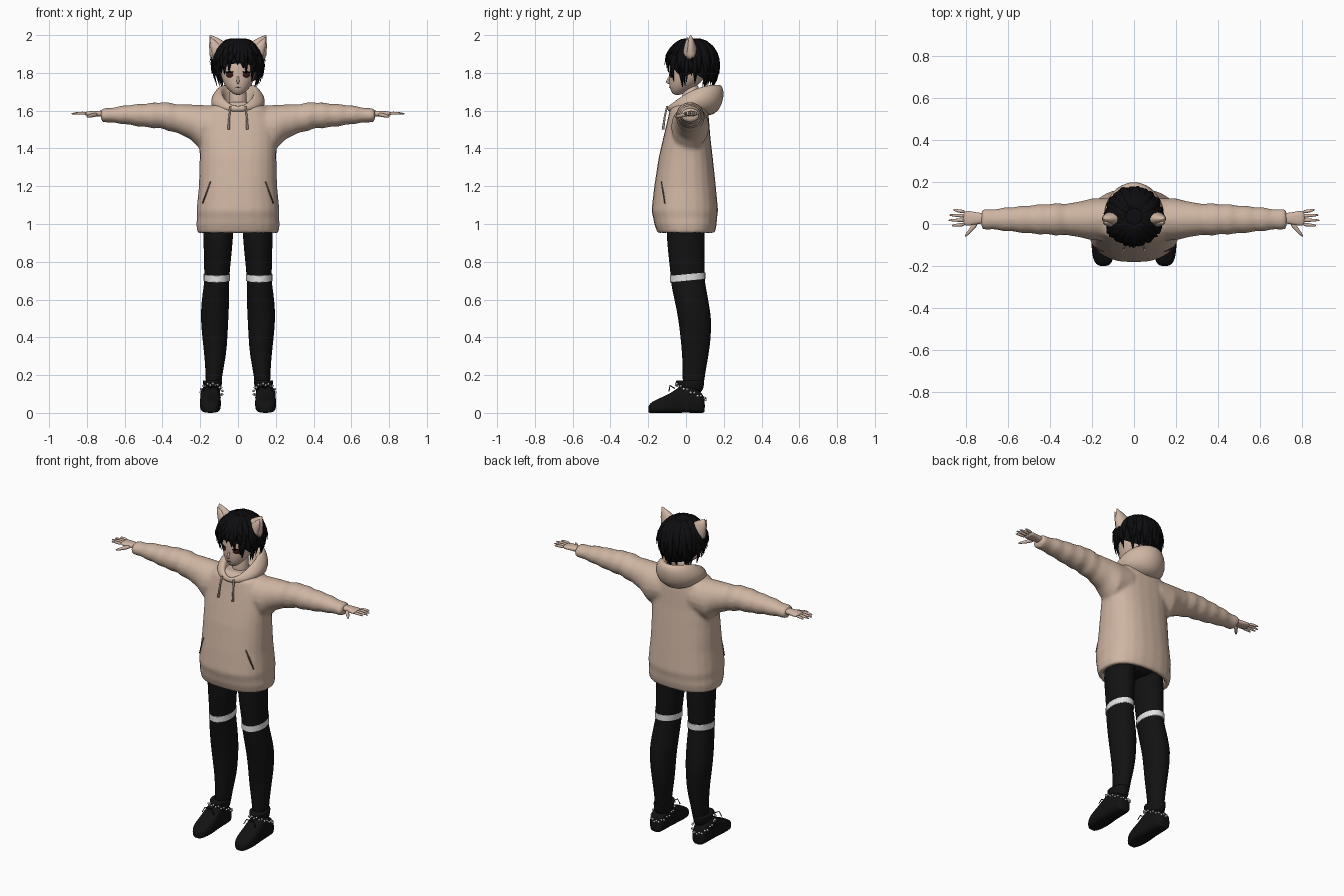
import bpy, bmesh, math, random
from mathutils import Vector, Matrix

random.seed(4)
if "Cube" in bpy.data.objects:
    bpy.data.objects.remove(bpy.data.objects["Cube"])


def material(name, rgb):
    m = bpy.data.materials.new(name)
    m.use_nodes = True
    m.diffuse_color = (*rgb, 1)
    m.node_tree.nodes["Principled BSDF"].inputs["Base Color"].default_value = (*rgb, 1)
    return m


BEIGE = material("beige_cloth", (0.62, 0.46, 0.36))
SKIN = material("skin", (0.64, 0.47, 0.38))
SEAM = material("dark_seam", (0.12, 0.08, 0.06))
BLACK = material("black_cloth", (0.006, 0.006, 0.006))
HAIR = material("black_hair", (0.004, 0.004, 0.005))
WHITE = material("white_trim", (0.75, 0.75, 0.75))
EYE = material("dark_red_eye", (0.04, 0.01, 0.01))


def ring(c, u, v, n=20, e=2.0):
    """Superellipse section around c, spanned by u and v."""
    pts = []
    for i in range(n):
        a = math.tau * i / n
        p, q = math.cos(a), math.sin(a)
        p = math.copysign(abs(p) ** (2 / e), p)
        q = math.copysign(abs(q) ** (2 / e), q)
        pts.append(Vector(c) + Vector(u) * p + Vector(v) * q)
    return pts


def loft(bm, rings, caps=True):
    rows = [[bm.verts.new(p) for p in r] for r in rings]
    n = len(rows[0])
    for a, b in zip(rows, rows[1:]):
        for i in range(n):
            j = (i + 1) % n
            bm.faces.new((a[i], a[j], b[j], b[i]))
    if caps:
        bm.faces.new(rows[0][::-1])
        bm.faces.new(rows[-1])


def tube(bm, pts, widths, flat=1.0, ref=(0, 0, 1), n=6):
    pts = [Vector(p) for p in pts]
    rings = []
    for i, p in enumerate(pts):
        t = pts[min(i + 1, len(pts) - 1)] - pts[max(i - 1, 0)]
        u = t.cross(Vector(ref)).normalized()
        v = u.cross(t).normalized()
        rings.append(ring(p, u * widths[i], v * widths[i] * flat, n))
    loft(bm, rings)


def upright(table, x=0, n=24, e=2.0):
    """Level rings from rows of height, half width, front y, back y."""
    return [ring((x, (f + b) / 2, z), (w, 0, 0), (0, (b - f) / 2, 0), n, e) for z, w, f, b in table]


def finish(bm, name, mat, mirror=False, subsurf=0):
    bmesh.ops.recalc_face_normals(bm, faces=bm.faces)
    for f in bm.faces:
        f.smooth = True
    me = bpy.data.meshes.new(name)
    bm.to_mesh(me)
    bm.free()
    me.materials.append(mat)
    ob = bpy.data.objects.new(name, me)
    bpy.context.collection.objects.link(ob)
    if mirror:
        ob.modifiers.new("Mirror", 'MIRROR').use_mirror_merge = False
    if subsurf:
        ob.modifiers.new("Subdivision", 'SUBSURF').levels = subsurf
        ob.modifiers["Subdivision"].render_levels = subsurf
    return ob


def sample(table, x):
    for a, b in zip(table, table[1:]):
        if x <= b[0]:
            t = (x - a[0]) / (b[0] - a[0])
            return [p + (q - p) * t for p, q in zip(a, b)]
    return table[-1]


# Hoodie body and sleeves, fused into one cloth surface with a hollow hem
bm = bmesh.new()
loft(bm, upright([(1.04, .18, -.13, .13), (.955, .188, -.125, .125), (.95, .215, -.15, .152),
                  (1.0, .221, -.168, .163), (1.03, .217, -.173, .164), (1.07, .22, -.183, .17),
                  (1.2, .207, -.168, .158), (1.35, .203, -.145, .142), (1.45, .205, -.122, .13),
                  (1.55, .2, -.098, .122), (1.61, .165, -.085, .115), (1.645, .1, -.06, .1)], e=2.4))
sleeve = [(.1, 1.52, .105, .1), (.2, 1.513, .118, .1), (.25, 1.54, .093, .087), (.3, 1.553, .08, .077),
          (.4, 1.575, .071, .074), (.5, 1.575, .062, .067), (.6, 1.578, .05, .057),
          (.68, 1.576, .038, .048), (.725, 1.576, .036, .048)]
for s in (1, -1):
    rings = []
    for i in range(26):
        x, z, h, d = sample(sleeve, .1 + .625 * i / 25)
        k = 1 + (.045 * math.sin(i * 1.9) if x > .3 else 0)
        rings.append(ring((s * x, .022, z), (0, d * k, 0), (0, 0, h * k)))
    loft(bm, rings)
hoodie = finish(bm, "hoodie", BEIGE)
rm = hoodie.modifiers.new("Remesh", 'REMESH')
rm.mode, rm.voxel_size, rm.use_smooth_shade = 'VOXEL', .011, True
sm = hoodie.modifiers.new("Smooth", 'SMOOTH')
sm.factor, sm.iterations = .5, 4

# Hood: an open collar that dips at the throat and hangs behind
bm = bmesh.new()
rows = []
for w, f, b, zf, zb, bump in [(.12, -.08, .12, 1.585, 1.56, .02), (.145, -.1, .18, 1.6, 1.6, .03),
                              (.143, -.1, .203, 1.615, 1.67, .03), (.115, -.095, .198, 1.625, 1.73, .03),
                              (.09, -.085, .17, 1.625, 1.745, .035), (.075, -.07, .12, 1.61, 1.7, .02),
                              (.06, -.05, .08, 1.58, 1.62, 0)]:
    row = []
    for i in range(28):
        a = math.tau * i / 28
        k = (1 - math.cos(a)) / 2
        row.append(Vector((w * math.sin(a), f + (b - f) * k, zf + (zb - zf) * k + bump * math.sin(a) ** 2)))
    rows.append(row)
loft(bm, rows)
finish(bm, "hood", BEIGE, subsurf=1)

# Drawstrings, pocket slits and hem seam
bm = bmesh.new()
tube(bm, [(.04, -.1, 1.625), (.046, -.112, 1.57), (.05, -.122, 1.5)], [.005, .005, .007])
finish(bm, "drawstring", BEIGE, mirror=True)
bm = bmesh.new()
tube(bm, [(.145, -.13, 1.225), (.165, -.122, 1.17), (.187, -.112, 1.11)], [.003, .005, .003])
finish(bm, "pocket_slit", SEAM, mirror=True)

# Hands
bm = bmesh.new()
loft(bm, [ring((x, .027, 1.584), (0, w, 0), (0, 0, t), 12, 2.5) for x, w, t in
          [(.69, .026, .018), (.74, .026, .016), (.78, .037, .014), (.815, .038, .011)]])
for y, tip, fan in [(-.002, .868, -.006), (.018, .887, 0), (.038, .882, .005), (.057, .86, .012)]:
    tube(bm, [(.8, y, 1.585), (.84, y + fan / 2, 1.588), (tip, y + fan, 1.583)], [.01, .0085, .004], n=8)
tube(bm, [(.745, .01, 1.58), (.775, -.028, 1.574), (.805, -.062, 1.568)], [.014, .011, .005], n=8)
finish(bm, "hand", SKIN, mirror=True, subsurf=1)

# Legs, hips and the pale stocking bands
bm = bmesh.new()
for z, x0, x1, f, b in [(0, 0, 0, 0, 0)]:
    shape = [(1.06, .02, .185, -.105, .1), (.93, .024, .184, -.105, .1), (.8, .038, .181, -.09, .099),
             (.7, .047, .178, -.08, .1), (.68, .045, .182, -.08, .104), (.58, .046, .195, -.058, .122),
             (.5, .05, .199, -.042, .136), (.4, .055, .19, -.03, .133), (.3, .062, .178, -.02, .12),
             (.2, .085, .171, -.018, .1), (.1, .09, .172, -.02, .09)]
    loft(bm, [ring(((p + q) / 2, (f + b) / 2, h), ((q - p) / 2, 0, 0), (0, (b - f) / 2, 0))
              for h, p, q, f, b in shape])
finish(bm, "leg", BLACK, mirror=True, subsurf=1)
bm = bmesh.new()
loft(bm, upright([(.965, .1, -.05, .06), (.99, .17, -.1, .1), (1.06, .175, -.1, .1)]))
finish(bm, "hips", BLACK)
bm = bmesh.new()
loft(bm, [ring((.113, .01, z), (.07, 0, 0), (0, .094, .009)) for z in (.7, .702, .733, .735)])
finish(bm, "stocking_band", WHITE, mirror=True)

# Shoes with ankle collars, laces and beaded chains
bm = bmesh.new()
loft(bm, [ring((.146, y, h / 2), (w, 0, 0), (0, 0, h / 2), 20, 3.2) for y, h, w in
          [(.1, .07, .03), (.09, .1, .043), (.05, .135, .05), (0, .15, .053), (-.035, .14, .054),
           (-.08, .105, .056), (-.13, .082, .056), (-.17, .065, .047), (-.19, .05, .035), (-.2, .035, .02)]])
loft(bm, upright([(.1, .045, -.03, .09), (.15, .048, -.045, .095), (.175, .056, -.065, .1),
                  (.17, .035, -.01, .08)], x=.135))
finish(bm, "shoe", BLACK, mirror=True, subsurf=1)
bm = bmesh.new()
for s in (-1, 1):
    tube(bm, [(.143, -.06, .13), (.143 + s * .025, -.085, .145), (.143 + s * .04, -.09, .115)], [.003] * 3)
finish(bm, "lace", BLACK, mirror=True)
bm = bmesh.new()
for i in range(26):
    a = math.tau * i / 26
    y = .025 + .079 * math.sin(a)
    spot = (.14 + .058 * math.cos(a), y, .108 - .5 * (y - .025) + .008 * (i % 2))
    bmesh.ops.create_icosphere(bm, subdivisions=1, radius=.007, matrix=Matrix.Translation(spot))
finish(bm, "ankle_chain", WHITE, mirror=True)

# Head, neck and nose
bm = bmesh.new()
loft(bm, upright([(1.682, .014, -.062, -.03), (1.697, .038, -.078, 0), (1.73, .07, -.09, .06),
                  (1.77, .088, -.09, .1), (1.82, .098, -.09, .125), (1.88, .1, -.085, .13),
                  (1.94, .07, -.03, .1)]))
loft(bm, upright([(1.58, .055, -.03, .08), (1.66, .045, -.02, .07), (1.75, .045, -.02, .075)]))
tube(bm, [(0, -.083, 1.785), (0, -.096, 1.762), (0, -.104, 1.75), (0, -.085, 1.742)],
     [.006, .008, .009, .004], ref=(0, -1, 0))
finish(bm, "head", SKIN, subsurf=1)


# Eyes, lashes and mouth
def disc(name, mat, spot, size, turn=0, mirror=True):
    bm = bmesh.new()
    m = Matrix.Translation(spot) @ Matrix.Rotation(turn, 4, 'Z') @ Matrix.Diagonal((*size, 1))
    bmesh.ops.create_uvsphere(bm, u_segments=16, v_segments=8, radius=1, matrix=m)
    finish(bm, name, mat, mirror)


disc("eye", EYE, (.045, -.076, 1.79), (.022, .005, .015), .5)
disc("eyelash", HAIR, (.046, -.078, 1.804), (.027, .005, .005), .5)
disc("mouth", SEAM, (0, -.086, 1.722), (.014, .004, .0022), 0, False)

# Cat ears with raised inner panels
for name, mat, k, y in [("cat_ear", BEIGE, 1, .025), ("inner_ear", SKIN, .65, .006)]:
    bm = bmesh.new()
    loft(bm, [ring((x, y, z - (1 - k) * .03), (.042 * r * k, 0, -.04 * r * k), (0, .035 * r * k, 0), 12)
              for x, z, r in [(.095, 1.9, 1), (.112, 1.93, .9), (.13, 1.963, .55), (.148, 2.0, .04)]])
    finish(bm, name, mat, mirror=True)

# Hair: a cap with a hemline that varies round the head, then layered locks
TOP, MID = 1.985, 1.855


def scalp(a, z, puff=1.0):
    k = (z - MID) / (TOP - MID)
    r = math.sqrt(max(0, 1 - k * k)) if k > 0 else 1 - .22 * k * k
    return Vector((.128 * r * puff * math.sin(a), .035 - .13 * r * puff * math.cos(a), z))


def hem(a):
    return sample([(0, 1.815), (.5, 1.81), (.85, 1.765), (1.1, 1.74), (1.6, 1.765),
                   (2.2, 1.725), (math.pi, 1.705)], abs(a))[1]


bm = bmesh.new()
rows = []
for j in range(12):
    t = .02 + .98 * (j / 11) ** 1.6
    rows.append([scalp(a, TOP + (hem(a) + .035 - TOP) * t) for a in
                 [math.tau * i / 36 - math.pi for i in range(36)]])
loft(bm, rows, caps=False)
bm.faces.new(bm.verts[:36])
finish(bm, "hair_cap", HAIR)

bm = bmesh.new()
for layer, count in enumerate((30, 26, 16)):
    for i in range(count):
        a = math.tau * (i + random.uniform(-.3, .3)) / count - math.pi
        low = hem(a) + layer * .045 + random.uniform(-.015, .02)
        twist = random.uniform(-.2, .2)
        flare = 1.05 + .04 * layer + random.uniform(0, .06)
        pts = []
        for j in range(7):
            t = j / 6
            z = TOP - .006 + (low - TOP) * t ** 1.5
            pts.append(scalp(a + twist * t, z, 1 + (flare - 1) * t * t))
        w = random.uniform(.018, .025)
        tube(bm, pts, [w * k for k in (.4, .8, 1, 1, .85, .55, .08)], .4,
             (math.sin(a), -math.cos(a), .3))
finish(bm, "hair_locks", HAIR)
